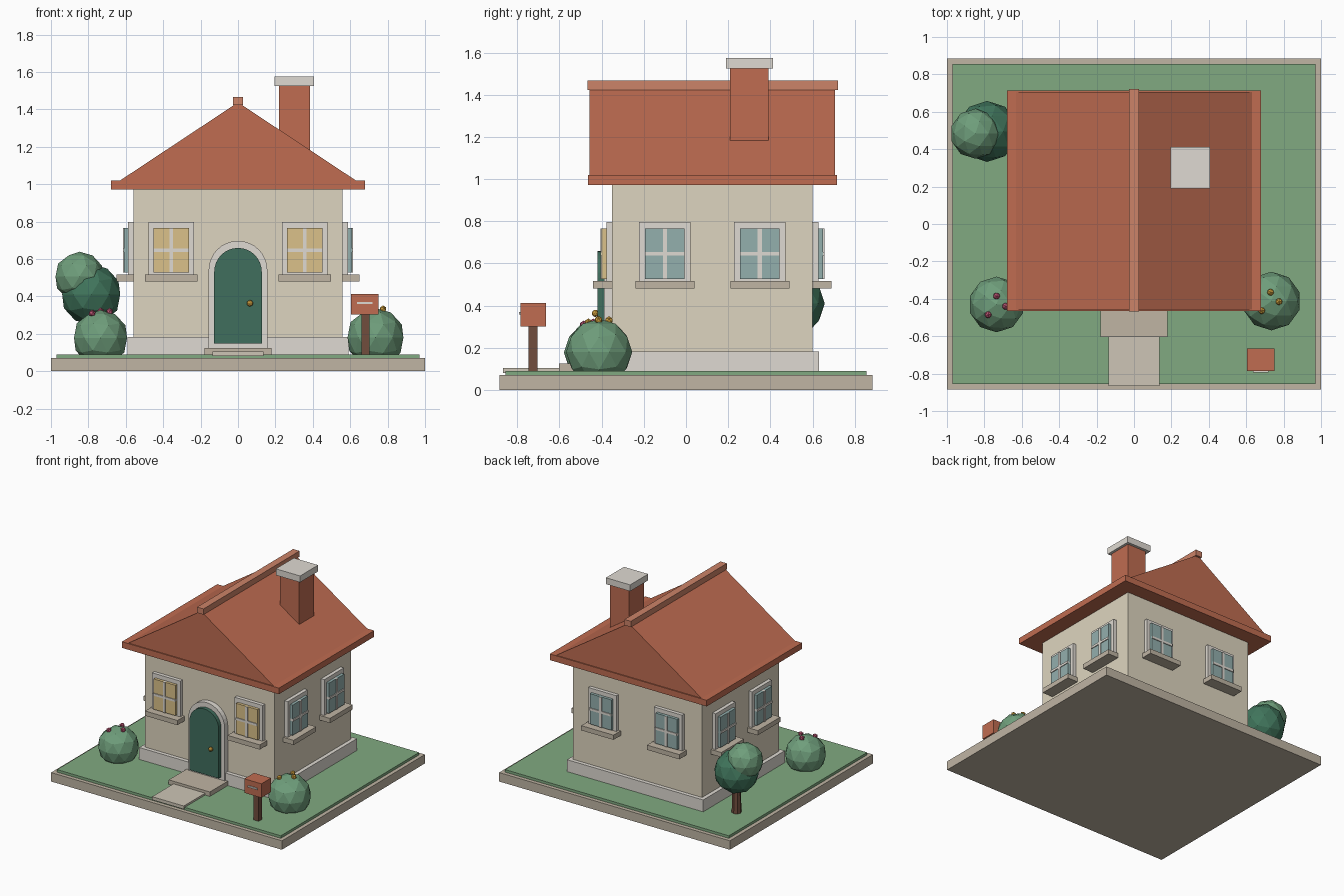
import bpy, bmesh, math
from mathutils import Matrix, Vector

if "Cube" in bpy.data.objects:
    bpy.data.objects.remove(bpy.data.objects["Cube"])


def mat(name, r, g, b):
    m = bpy.data.materials.new(name)
    m.diffuse_color = [(c / 255) ** 2.2 for c in (r, g, b)] + [1]
    m.use_nodes = True
    m.node_tree.nodes["Principled BSDF"].inputs["Base Color"].default_value = m.diffuse_color
    return m


STONE = mat("stone", 190, 179, 162)
PAVING = mat("paving", 204, 196, 180)
GRASS = mat("grass", 128, 168, 128)
TRIM = mat("trim", 222, 217, 209)
WALL = mat("wall", 221, 212, 190)
ROOF = mat("roof", 190, 108, 82)
RIDGE = mat("ridge", 203, 130, 104)
GREEN = mat("door_green", 66, 110, 94)
BLUE = mat("glass_blue", 146, 174, 172)
WARM = mat("glass_warm", 218, 192, 136)
BRASS = mat("brass", 190, 145, 60)
WOOD = mat("wood", 112, 78, 64)
BUSH = mat("bush", 110, 156, 122)
DARK = mat("dark_leaf", 66, 116, 92)
PINK = mat("pink", 190, 88, 118)
YELLOW = mat("yellow", 214, 164, 66)


def finish(name, bm, material, matrix=Matrix()):
    bmesh.ops.recalc_face_normals(bm, faces=bm.faces)
    me = bpy.data.meshes.new(name)
    bm.to_mesh(me)
    bm.free()
    me.materials.append(material)
    ob = bpy.data.objects.new(name, me)
    ob.matrix_world = matrix
    bpy.context.collection.objects.link(ob)
    return ob


def box(name, x, y, z, material, matrix=Matrix()):
    """Box from (min, max) pairs."""
    bm = bmesh.new()
    bmesh.ops.create_cube(bm, size=1)
    for v in bm.verts:
        v.co = [(lo + hi) / 2 + c * (hi - lo) for c, (lo, hi) in zip(v.co, (x, y, z))]
    return finish(name, bm, material, matrix)


def extrude(name, profile, y0, y1, material):
    """Extrude an (x, z) outline along y."""
    bm = bmesh.new()
    face = bm.faces.new([bm.verts.new((x, y0, z)) for x, z in profile])
    ret = bmesh.ops.extrude_face_region(bm, geom=[face])
    verts = [g for g in ret["geom"] if isinstance(g, bmesh.types.BMVert)]
    bmesh.ops.translate(bm, verts=verts, vec=(0, y1 - y0, 0))
    return finish(name, bm, material)


def ball(name, loc, r, material, sub=2):
    bm = bmesh.new()
    bmesh.ops.create_icosphere(bm, subdivisions=sub, radius=r)
    return finish(name, bm, material, Matrix.Translation(loc))


def arch(name, half, z0, spring, y0, y1, material):
    n = 16
    pts = [(-half, z0), (half, z0)]
    pts += [(half * math.cos(math.pi * i / n), spring + half * math.sin(math.pi * i / n))
            for i in range(n + 1)]
    return extrude(name, pts, y0, y1, material)


def window(name, x, y, angle, glass):
    """Window facing -y, turned about z and set on the wall."""
    m = Matrix.Translation((x, y, 0)) @ Matrix.Rotation(math.radians(angle), 4, "Z")
    box(name + "_frame", (-.122, .122), (-.028, .01), (.51, .797), TRIM, m)
    box(name + "_glass", (-.094, .094), (-.05, -.02), (.527, .765), glass, m)
    box(name + "_upright_bar", (-.01, .01), (-.056, -.02), (.527, .765), TRIM, m)
    box(name + "_cross_bar", (-.094, .094), (-.056, -.02), (.637, .655), TRIM, m)
    box(name + "_sill", (-.14, .14), (-.09, .01), (.48, .517), STONE, m)


# Plot
box("plot_base", (-1, 1), (-.885, .885), (0, .07), STONE)
box("lawn", (-.97, .97), (-.855, .855), (.06, .09), GRASS)
box("path", (-.137, .137), (-.867, -.58), (.08, .105), PAVING)
box("door_step", (-.178, .178), (-.603, -.35), (.08, .125), STONE)

# House body
box("foundation", (-.59, .59), (-.38, .63), (.08, .183), TRIM)
box("walls", (-.56, .56), (-.35, .6), (.17, .99), WALL)

# Roof
box("eaves", (-.68, .68), (-.465, .715), (.972, 1.02), ROOF)
extrude("gable_roof", [(-.63, 1.02), (.63, 1.02), (0, 1.437)], -.457, .707, ROOF)
box("ridge_cap", (-.028, .028), (-.467, .722), (1.422, 1.467), RIDGE)
box("chimney", (.22, .385), (.208, .392), (1.1, 1.53), ROOF)
box("chimney_cap", (.195, .405), (.19, .413), (1.525, 1.575), TRIM)

# Door
arch("door_frame", .157, .122, .54, -.39, -.34, TRIM)
arch("door", .127, .147, .532, -.42, -.38, GREEN)
ball("door_knob", (.064, -.43, .363), .017, BRASS)

# Windows on all four walls
for i, s in enumerate((-1, 1)):
    window(f"front_window_{i}", s * .357, -.35, 0, WARM)
    window(f"back_window_{i}", s * .285, .6, 180, BLUE)
    window(f"right_window_{i}", .56, .125 + s * .225, 90, BLUE)
    window(f"left_window_{i}", -.56, .125 + s * .225, -90, BLUE)

# Mailbox
box("mailbox_post", (.659, .702), (-.747, -.705), (.08, .31), WOOD)
box("mailbox", (.604, .752), (-.785, -.665), (.302, .412), ROOF)
box("mailbox_slot", (.637, .72), (-.793, -.78), (.358, .37), TRIM)

# Bushes with flowers
for name, centre, r, material, offsets in (
        ("left_bush", (-.735, -.43, .178), .149, PINK, ((0, .045), (-.045, -.055), (.048, -.01))),
        ("right_bush", (.735, -.412, .18), .157, YELLOW, ((-.005, .047), (.04, -.003), (-.052, -.051)))):
    ball(name, centre, r, BUSH)
    for i, (dx, dy) in enumerate(offsets):
        dz = math.sqrt(r * r - dx * dx - dy * dy)
        ball(f"{name}_flower_{i}", Vector(centre) + Vector((dx, dy, dz)), .02, material, 1)

# Tree
bm = bmesh.new()
bmesh.ops.create_cone(bm, cap_ends=True, segments=8, radius1=.036, radius2=.028, depth=.27)
finish("tree_trunk", bm, WOOD, Matrix.Translation((-.785, .495, .215)))
ball("tree_lower_crown", (-.785, .495, .41), .163, DARK)
ball("tree_upper_crown", (-.848, .483, .505), .134, BUSH)
